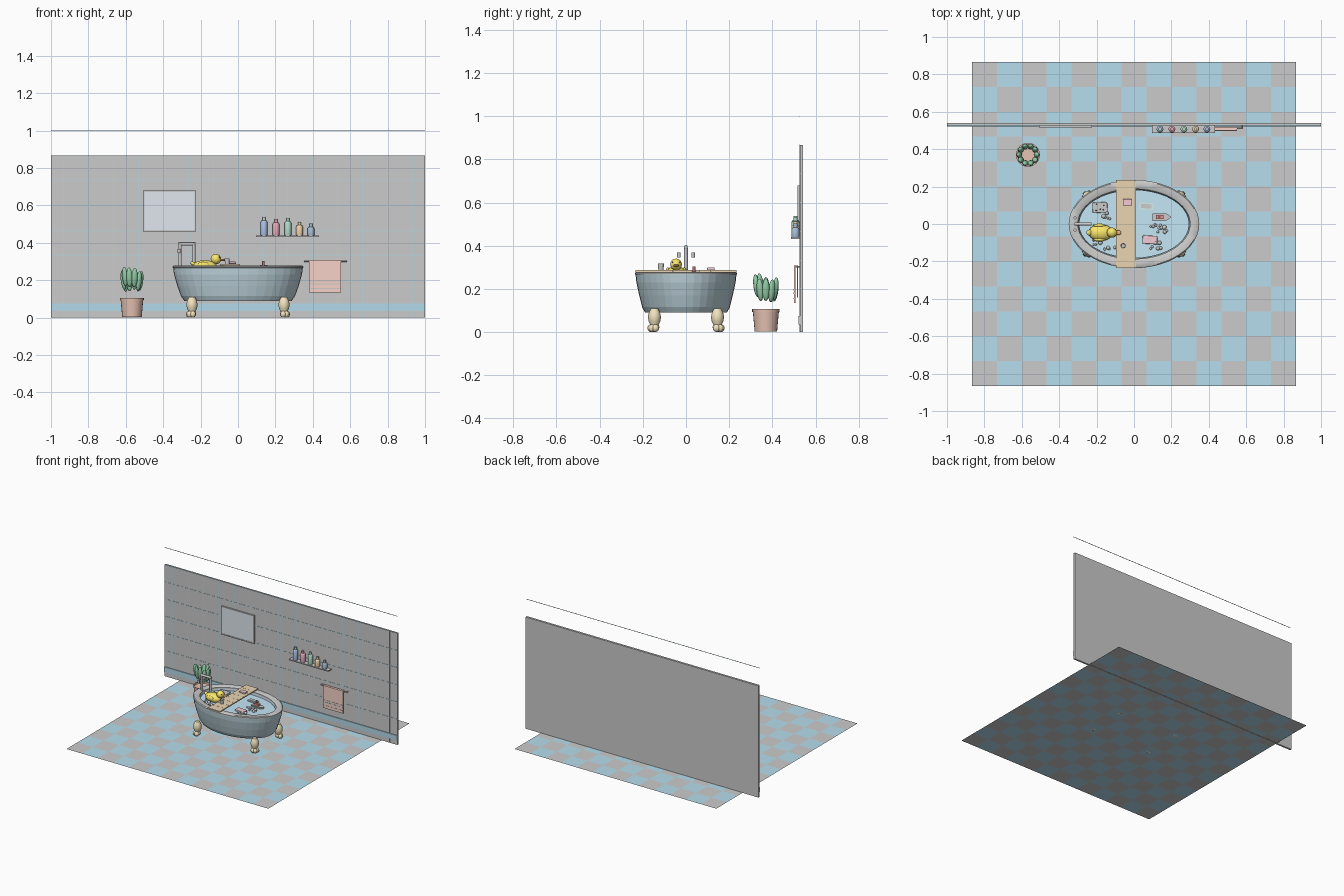
import bpy, bmesh, math, random
from mathutils import Vector, Matrix

if "Cube" in bpy.data.objects:
    bpy.data.objects.remove(bpy.data.objects["Cube"])
random.seed(4)
MATS = {}
COL = dict(tile_blue=(.47, .73, .85), grout=(.45, .7, .82), tub=(.53, .68, .74), water=(.55, .8, .92),
           wood=(.82, .66, .45), brass=(.9, .78, .52), terracotta=(.8, .55, .45), leaf=(.3, .62, .4),
           yellow=(.95, .8, .15), orange=(.93, .5, .2), dark=(.08, .08, .1), glass=(.75, .8, .87),
           pink=(.9, .6, .68), towel=(.93, .65, .58), red=(.8, .3, .3), blue=(.4, .53, .8), rose=(.8, .42, .52),
           green=(.45, .72, .58), tan=(.85, .65, .42), slate=(.4, .52, .68), mint=(.68, .84, .8))


def mat(name):
    if name not in MATS:
        MATS[name] = bpy.data.materials.new(name)
        MATS[name].diffuse_color = (*COL[name], 1)
    return MATS[name]


def finish(name, bm, color=None, smooth=False):
    bmesh.ops.recalc_face_normals(bm, faces=bm.faces)
    me = bpy.data.meshes.new(name)
    bm.to_mesh(me)
    bm.free()
    ob = bpy.data.objects.new(name, me)
    bpy.context.collection.objects.link(ob)
    if color:
        me.materials.append(mat(color))
    if smooth:
        for o in bpy.context.selected_objects:
            o.select_set(False)
        bpy.context.view_layer.objects.active = ob
        ob.select_set(True)
        bpy.ops.object.shade_smooth_by_angle(angle=math.radians(40))
    return ob


def box(name, x0, x1, y0, y1, z0, z1, color=None, rz=0.0, bevel=0.0):
    bm = bmesh.new()
    bmesh.ops.create_cube(bm, size=1)
    if bevel:
        bmesh.ops.scale(bm, vec=(x1 - x0, y1 - y0, z1 - z0), verts=bm.verts)
        bmesh.ops.bevel(bm, geom=bm.edges[:], offset=bevel, segments=2, affect='EDGES', profile=.5)
    else:
        bmesh.ops.scale(bm, vec=(x1 - x0, y1 - y0, z1 - z0), verts=bm.verts)
    ctr = Vector(((x0 + x1) / 2, (y0 + y1) / 2, (z0 + z1) / 2))
    bmesh.ops.transform(bm, matrix=Matrix.Translation(ctr) @ Matrix.Rotation(rz, 4, 'Z'), verts=bm.verts)
    return finish(name, bm, color)


def lathe(name, at, profile, color=None, n=20, smooth=True, caps=True, closed=False):
    """profile rows: (rx, ry, z); elliptical rings skinned together"""
    bm = bmesh.new()
    rings = [[bm.verts.new((at[0] + rx * math.cos(2 * math.pi * i / n), at[1] + ry * math.sin(2 * math.pi * i / n),
                            at[2] + z)) for i in range(n)] for rx, ry, z in profile]
    pairs = list(zip(rings, rings[1:])) + ([(rings[-1], rings[0])] if closed else [])
    for a, b in pairs:
        for i in range(n):
            bm.faces.new((a[i], a[(i + 1) % n], b[(i + 1) % n], b[i]))
    if caps and not closed:
        bm.faces.new(rings[0])
        bm.faces.new(rings[-1])
    return finish(name, bm, color, smooth)


def ball(name, at, r, color=None, rot=None, seg=16):
    bm = bmesh.new()
    bmesh.ops.create_uvsphere(bm, u_segments=seg, v_segments=seg // 2 + 2, radius=1)
    m = Matrix.Translation(at) @ (rot or Matrix()) @ Matrix.Diagonal((*r, 1))
    bmesh.ops.transform(bm, matrix=m, verts=bm.verts)
    return finish(name, bm, color, True)


def rod(name, a, b, r, color=None, r2=None, n=16):
    a, b = Vector(a), Vector(b)
    bm = bmesh.new()
    q = (b - a).to_track_quat('Z', 'Y').to_matrix().to_4x4()
    bmesh.ops.create_cone(bm, cap_ends=True, segments=n, radius1=r, radius2=r if r2 is None else r2,
                          depth=(b - a).length, matrix=Matrix.Translation((a + b) / 2) @ q)
    return finish(name, bm, color, True)


# checkered floor, 13 x 13 tiles
bm = bmesh.new()
bmesh.ops.create_grid(bm, x_segments=13, y_segments=13, size=.8665)
T = 1.733 / 13
for f in bm.faces:
    c = f.calc_center_median()
    f.material_index = (round(c.x / T) + round(c.y / T)) % 2
floor = finish("floor", bm)
floor.location.z = .002
floor.data.materials.append(None)
floor.data.materials.append(mat("tile_blue"))

# wall with grout lines, the last one running free above the wall
box("wall", -1, 1, .527, .541, 0, .867)
for k in range(-7, 8):
    x = k * T
    box("grout_vertical", x - .0015, x + .0015, .5255, .528, 0, .867, "grout")
for k in range(8):
    z = .0667 + k * T
    box("grout_horizontal", -1, 1, .5255, .528, z - .0015, z + .0015, "grout")
box("baseboard", -1, 1, .521, .528, .035, .075, "grout")

# mirror
box("mirror_glass", -.5, -.232, .519, .527, .467, .673, "glass")
for x in (-.504, -.229):
    box("mirror_frame_side", x - .004, x + .004, .516, .527, .46, .68)
for z in (.464, .676):
    box("mirror_frame_rail", -.508, -.225, .516, .527, z - .004, z + .004)

# shelf with bottles
box("shelf", .096, .433, .487, .527, .432, .44)
for x, h, col in zip((.139, .203, .267, .329, .39), (.097, .086, .092, .072, .062),
                     ("blue", "rose", "green", "tan", "slate")):
    lathe("bottle", (x, .507, .44), [(r, r, z) for r, z in (
        (.017, 0), (.018, .004), (.018, h - .026), (.015, h - .02), (.008, h - .016))], col)
    lathe("bottle_cap", (x, .507, .44), [(.009, .009, h - .017), (.009, .009, h)],
          "green" if col == "blue" else col)

# towel on its rail
rod("towel_rail", (.353, .511, .302), (.583, .511, .302), .004)
for x in (.358, .578):
    rod("rail_bracket", (x, .511, .302), (x, .527, .302), .004)
box("towel", .38, .55, .5, .508, .134, .3, "towel")
box("towel_back", .38, .55, .514, .518, .16, .3, "towel")
box("towel_fold", .38, .55, .5, .518, .298, .308, "towel")
for z in (.155, .18, .196):
    box("towel_stripe", .38, .55, .4985, .501, z - .003, z + .003)

# potted plant
P = Vector((-.567, .37, 0))
lathe("plant_pot", P, [(r, r, z) for r, z in (
    (.052, .002), (.06, .092), (.063, .092), (.064, .106), (.056, .106), (.054, .095))], "terracotta", 24)
for i in range(10):
    a = i * math.tau / 10
    d = Vector((math.cos(a), math.sin(a), 0))
    rot = Matrix.Rotation(a, 4, 'Z') @ Matrix.Rotation(.12, 4, 'Y')
    ball("leaf", P + d * .046 + Vector((0, 0, .2 + random.uniform(-.012, .022))), (.014, .017, .053), "leaf", rot, 12)

# bathtub shell, rim, water
lathe("tub_body", (0, 0, 0), [
    (.25, .155, .09), (.288, .19, .09), (.305, .203, .115), (.325, .217, .17), (.342, .23, .23), (.347, .234, .268),
    (.305, .192, .268), (.295, .183, .22), (.25, .14, .12)], "tub", 40, False)
lathe("tub_rim", (0, 0, 0), [(.342, .23, .264), (.349, .236, .267), (.349, .236, .274), (.343, .23, .279),
                             (.308, .195, .279), (.3, .187, .274), (.3, .187, .264)], None, 48, closed=True)
lathe("water", (0, 0, 0), [(.293, .181, .245), (.295, .183, .252)], "water", 40)

# claw feet
for sx in (-1, 1):
    for sy in (-1, 1):
        at = (sx * .246, sy * .146, 0)
        lathe("claw_foot", at, [(r, r, z) for r, z in ((.012, .012), (.018, .03), (.027, .05), (.03, .07),
                                                       (.026, .09), (.016, .11))], "brass", 16)
        base = math.atan2(sy, sx)
        for da in (-1.05, 0, 1.05):
            d = .017
            ball("claw_toe", (at[0] + d * math.cos(base + da), at[1] + d * math.sin(base + da), .018),
                 (.016, .016, .018), "brass", None, 12)
        ball("claw_heel", (at[0], at[1], .022), (.023, .023, .022), "brass", None, 12)

# tap
for name, a, b in (("tap_riser", (-.31, 0, .275), (-.31, 0, .398)), ("tap_arm", (-.319, 0, .394), (-.228, 0, .394)),
                   ("tap_outlet", (-.237, 0, .398), (-.237, 0, .29))):
    rod(name, a, b, .009)
for s in (-1, 1):
    rod("tap_handle", (-.315, s * .033, .345), (-.315, s * .033, .368), .008)

# bath tray of wooden slats, with soap and cup
for i in range(8):
    y = -.235 + i * .47 / 8
    box("tray_slat", -.096, .01, y + .0005, y + .0582, .279, .287, "wood")
box("tray_soap", -.06, -.01, .098, .133, .287, .299, "pink", 0, .004)
lathe("tray_cup", (-.058, -.116, .287), [(.012, .012, 0), (.014, .014, .03), (.011, .011, .03), (.01, .01, .005)])

# toy duck
Y = -.046
ball("duck_body", (-.178, Y, .273), (.066, .044, .034), "yellow", None, 20)
ball("duck_tail", (-.237, Y, .287), (.02, .016, .01), "yellow", Matrix.Rotation(.5, 4, 'Y'))
ball("duck_head", (-.118, Y, .313), (.028, .027, .027), "yellow", None, 20)
ball("duck_beak", (-.085, Y, .308), (.017, .013, .006), "orange")
for s in (-1, 1):
    ball("duck_wing", (-.185, Y + s * .038, .28), (.034, .01, .019), "yellow")
    ball("duck_eye", (-.1, Y + s * .016, .322), (.004, .004, .004), "dark", None, 10)

# things floating on the water
box("sponge", -.222, -.142, .06, .116, .245, .265, None, .05, .004)
for i in range(5):
    ball("sponge_hole", (-.182 + random.uniform(-.03, .03), .088 + random.uniform(-.02, .02), .264),
         (.004, .004, .002), "dark", None, 8)
box("soap_dish", .028, .103, .077, .113, .248, .26, "mint", -.03)
box("soap_dish_inset", .038, .093, .084, .106, .258, .263, None, -.03)
box("pink_soap", .045, .125, -.107, -.062, .247, .264, "pink", -.06, .005)

# toy boat: pointed hull, cabin and funnel
bm = bmesh.new()
outline = ((-.05, -.02), (.025, -.02), (.052, 0), (.025, .02), (-.05, .02))
f = bm.faces.new([bm.verts.new((.148 + x, .037 + y, .266)) for x, y in outline])
low = bmesh.ops.extrude_face_region(bm, geom=[f])
for v in [g for g in low["geom"] if isinstance(g, bmesh.types.BMVert)]:
    v.co = (.148 + (v.co.x - .148) * .8, .037 + (v.co.y - .037) * .7, .244)
finish("boat_hull", bm)
box("boat_cabin", .118, .158, .026, .048, .266, .28, "red")
rod("boat_funnel", (.135, .037, .278), (.135, .037, .303), .006, "red")

# soap bubbles in loose clusters
for cx, cy, sp, n in ((.13, -.02, .045, 14), (.12, -.12, .035, 9), (-.13, -.12, .03, 6), (-.14, .04, .03, 5),
                      (-.2, -.1, .03, 4)):
    for i in range(n):
        r = random.uniform(.006, .012)
        ball("bubble", (cx + random.uniform(-sp, sp), cy + random.uniform(-sp, sp) * .6, .252 + r * .4),
             (r, r, r), None, None, 10)

for m in bpy.data.materials:
    if m.users and not m.is_grease_pencil:
        m.use_nodes = True
        m.node_tree.nodes["Principled BSDF"].inputs["Base Color"].default_value = m.diffuse_color
